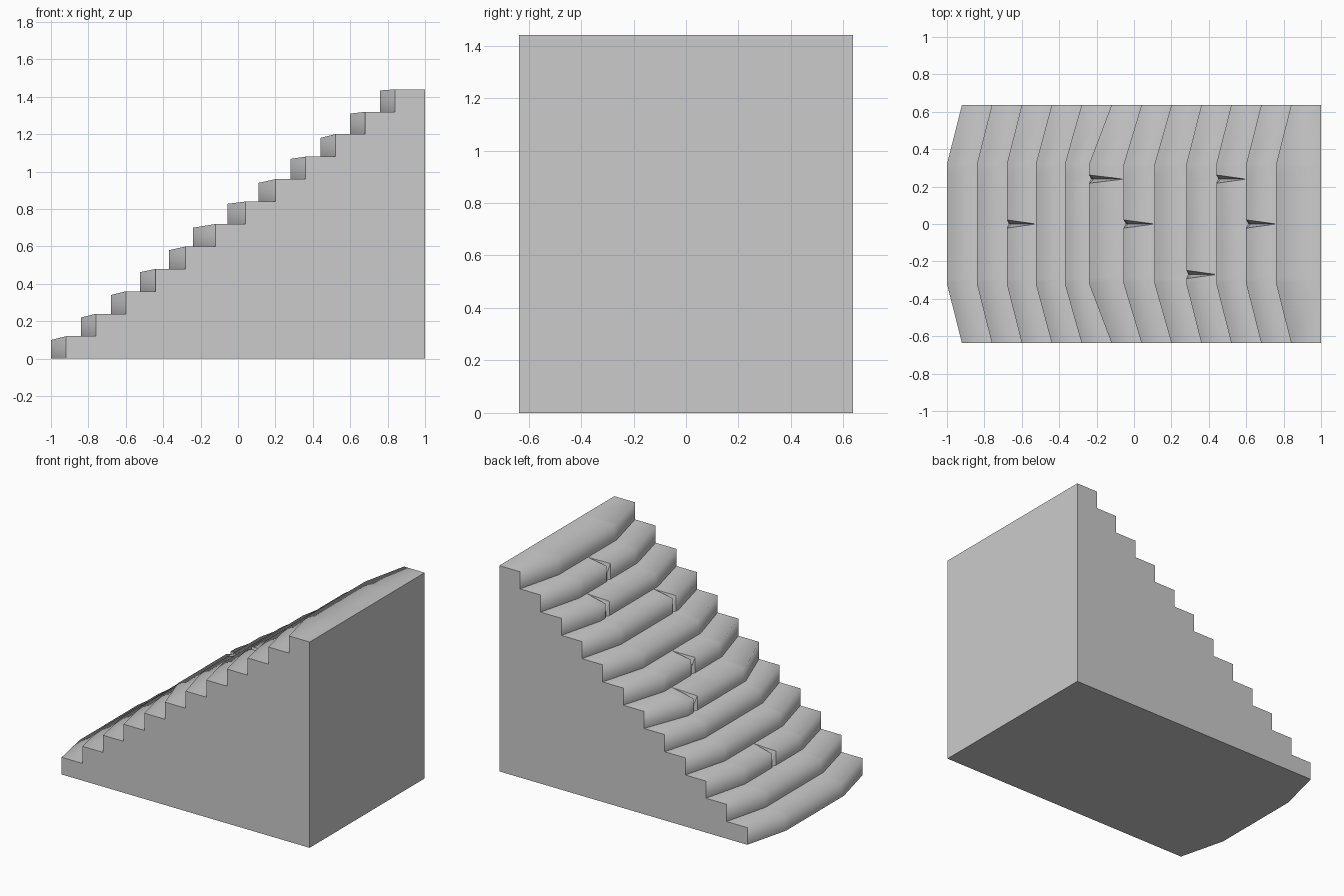
import bpy, bmesh

cube = bpy.data.objects.get("Cube")
if cube:
    bpy.data.objects.remove(cube, do_unlink=True)

STEPS, RUN, RISE, HALF = 12, 0.16, 0.12, 0.636
BULGE = [.08, .08, .08, .085, .09, .12, .095, .09, .08, .08, .08, .08]
WEAR = [.02, .02, .02, .018, .02, .02, .012, .02, .012, .02, .01, .006]
CRACKS = {2: 0, 5: .24, 6: 0, 8: -.27, 9: .24, 10: 0}
GAP = 0.022

# Columns across the stairs, with three at each crack position
columns = {-HALF, -.32, .32, HALF}
for c in set(CRACKS.values()):
    columns |= {c - GAP, c, c + GAP}
columns = sorted(columns)


def middle(y):
    return min(1, (HALF - abs(y)) / (HALF - .32))


def is_crack(i, y):
    return i in CRACKS and CRACKS[i] == y


bm = bmesh.new()
rows = []
for i in range(STEPS):
    base, lip = [], []
    for y in columns:
        x = -.92 + RUN * i - BULGE[i] * middle(y)
        z = RISE * i
        top = z + RISE - WEAR[i] * middle(y)
        if is_crack(i, y):
            base.append(bm.verts.new((x + .012, y, z)))
            lip.append(bm.verts.new((x + .025, y, z + .015)))
        else:
            base.append(bm.verts.new((x, y, z)))
            lip.append(bm.verts.new((x, y, top)))
    rows += [base, lip]
rows.append([bm.verts.new((1, y, RISE * STEPS)) for y in columns])
floor = [bm.verts.new((1, y, 0)) for y in columns]

# Risers and treads, with wedge-shaped cracks in the worn treads
cracked = []
for r in range(len(rows) - 1):
    a, b = rows[r], rows[r + 1]
    for k in range(len(columns) - 1):
        step = r // 2
        left, right = is_crack(step, columns[k]), is_crack(step, columns[k + 1])
        if r % 2 and left:
            cracked.append(bm.faces.new((a[k + 1], a[k], b[k])))
            face = bm.faces.new((a[k + 1], b[k], b[k + 1]))
        elif r % 2 and right:
            cracked.append(bm.faces.new((a[k + 1], a[k], b[k + 1])))
            face = bm.faces.new((a[k], b[k + 1], b[k]))
        else:
            face = bm.faces.new((a[k], b[k], b[k + 1], a[k + 1]))
            if left or right:
                cracked.append(face)
        face.smooth = face not in cracked

# Flat sides, back and underside
for k in (0, -1):
    bm.faces.new([row[k] for row in rows] + [floor[k]])
bm.faces.new(rows[-1] + floor[::-1])
bm.faces.new(rows[0] + floor[::-1])
bmesh.ops.recalc_face_normals(bm, faces=bm.faces)

# Crisp inner corners where each tread meets the next riser
for row in rows[2:-1:2]:
    for p, q in zip(row, row[1:]):
        edge = bm.edges.get((p, q))
        if edge:
            edge.smooth = False

mesh = bpy.data.meshes.new("worn_staircase")
bm.to_mesh(mesh)
bm.free()
stairs = bpy.data.objects.new("worn_staircase", mesh)
bpy.context.collection.objects.link(stairs)

# Plain stone
stone = bpy.data.materials.new("grey_stone")
stone.use_nodes = True
grey = (.6, .6, .6, 1)
stone.diffuse_color = grey
stone.node_tree.nodes["Principled BSDF"].inputs["Base Color"].default_value = grey
mesh.materials.append(stone)
